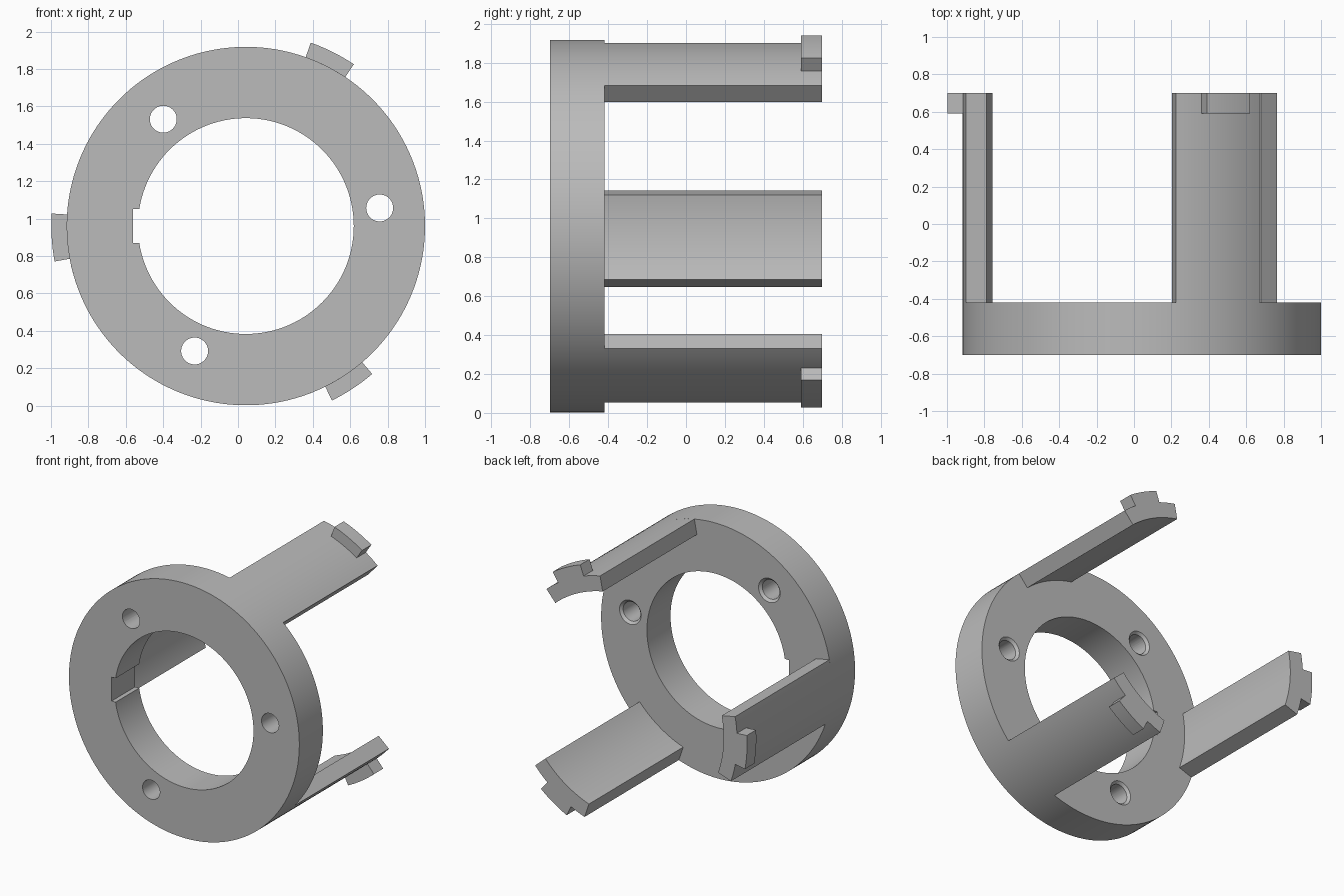
import bpy, bmesh
from math import radians, sin, cos, tau

if "Cube" in bpy.data.objects:
    bpy.data.objects.remove(bpy.data.objects["Cube"])

CX, CZ = 0.042, 0.96                      # axis of the ring
FRONT, SHOULDER, BACK = -0.70, -0.42, 0.70
R_OUT, R_BORE, R_ARM, R_TAB = 0.958, 0.577, 0.845, 1.04

grey = bpy.data.materials.new("plain grey")
grey.use_nodes = True
grey.diffuse_color = (0.5, 0.5, 0.5, 1)
grey.node_tree.nodes["Principled BSDF"].inputs["Base Color"].default_value = (0.5, 0.5, 0.5, 1)


def arc(radius, start, end, steps, x=CX, z=CZ):
    """Points on an arc in the x-z plane, angles in degrees."""
    angles = [radians(start + (end - start) * i / steps) for i in range(steps + 1)]
    return [(x + radius * cos(a), z + radius * sin(a)) for a in angles]


def circle(radius, steps, x=CX, z=CZ):
    return arc(radius, 0, 360, steps, x, z)[:-1]


def loft(name, near, far, y0, y1):
    """Closed solid between two matching outlines along y."""
    bm = bmesh.new()
    a = [bm.verts.new((x, y0, z)) for x, z in near]
    b = [bm.verts.new((x, y1, z)) for x, z in far]
    bm.faces.new(a)
    bm.faces.new(b[::-1])
    for i in range(len(a)):
        j = (i + 1) % len(a)
        bm.faces.new((a[i], b[i], b[j], a[j]))
    bmesh.ops.recalc_face_normals(bm, faces=bm.faces)
    mesh = bpy.data.meshes.new(name)
    bm.to_mesh(mesh)
    bm.free()
    mesh.materials.append(grey)
    ob = bpy.data.objects.new(name, mesh)
    bpy.context.collection.objects.link(ob)
    return ob


def sector(name, r0, r1, middle, half, y0, y1, steps):
    """Curved bar: part of a tube between two radii."""
    outline = arc(r1, middle - half, middle + half, steps)
    outline += arc(r0, middle + half, middle - half, steps)
    return loft(name, outline, outline, y0, y1)


def activate(ob):
    bpy.ops.object.select_all(action='DESELECT')
    ob.select_set(True)
    bpy.context.view_layer.objects.active = ob


def cut(ob, cutter):
    cutter.hide_render = True
    mod = ob.modifiers.new("cut", 'BOOLEAN')
    mod.operation, mod.solver, mod.object = 'DIFFERENCE', 'EXACT', cutter
    activate(ob)
    bpy.ops.object.modifier_apply(modifier=mod.name)
    bpy.data.objects.remove(cutter)


# Ring with its bore and keyway
rim = circle(R_OUT, 180)
ring = loft("ring", rim, rim, FRONT, SHOULDER)
bore = circle(R_BORE, 120)
cut(ring, loft("bore_cutter", bore, bore, FRONT - 0.1, SHOULDER + 0.1))
key = [(CX + x, CZ + z) for x, z in ((-0.603, -0.09), (-0.4, -0.09), (-0.4, 0.09), (-0.603, 0.09))]
cut(ring, loft("keyway_cutter", key, key, FRONT - 0.1, SHOULDER + 0.1))

# Three bolt holes, countersunk at the back
for i in range(3):
    a = radians(7.7 + 120 * i)
    x, z = CX + 0.722 * cos(a), CZ + 0.722 * sin(a)
    hole = circle(0.072, 40, x, z)
    cut(ring, loft("hole_cutter", hole, hole, FRONT - 0.1, SHOULDER + 0.1))
    cut(ring, loft("countersink_cutter", circle(0.07, 40, x, z),
                   circle(0.11, 40, x, z), SHOULDER - 0.02, SHOULDER + 0.02))

# Three arms, each with a locking tab at its back end
parts = [ring]
for i, side in enumerate(("right", "lower", "upper")):
    turn = 120 * i
    parts.append(sector(side + "_arm", R_ARM, R_OUT, 184 + turn, 15, SHOULDER, BACK, 15))
    parts.append(sector(side + "_tab", R_OUT - 0.01, R_TAB, 183.4 + turn, 7.1, 0.59, BACK, 8))

for ob in parts:
    activate(ob)
    bpy.ops.object.shade_smooth_by_angle(angle=radians(25))
